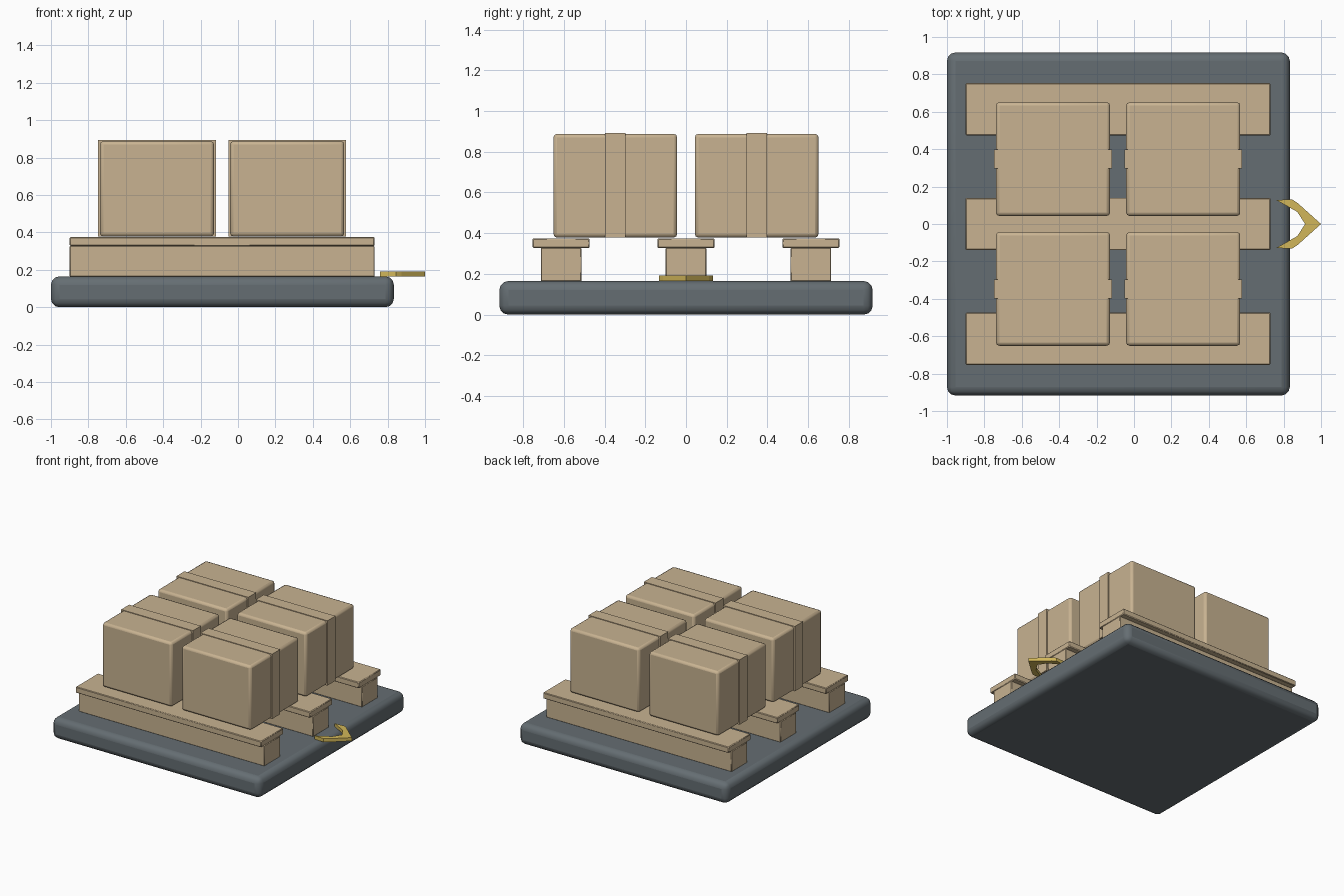
import bpy, bmesh

if "Cube" in bpy.data.objects:
    bpy.data.objects.remove(bpy.data.objects["Cube"])


def material(name, rgb):
    m = bpy.data.materials.new(name)
    m.diffuse_color = (*rgb, 1)
    m.use_nodes = True
    m.node_tree.nodes["Principled BSDF"].inputs["Base Color"].default_value = m.diffuse_color
    return m


SLATE = material("slate grey", (0.13, 0.155, 0.17))
TAN = material("cardboard tan", (0.58, 0.45, 0.285))
YELLOW = material("marker yellow", (0.64, 0.47, 0.10))


def finish(name, bm, mat, bevel=0, segments=2):
    bmesh.ops.recalc_face_normals(bm, faces=bm.faces)
    me = bpy.data.meshes.new(name)
    bm.to_mesh(me)
    bm.free()
    me.materials.append(mat)
    ob = bpy.data.objects.new(name, me)
    bpy.context.collection.objects.link(ob)
    if bevel:
        mod = ob.modifiers.new("edge rounding", 'BEVEL')
        mod.width, mod.segments = bevel, segments
        bpy.ops.object.select_all(action='DESELECT')
        ob.select_set(True)
        bpy.context.view_layer.objects.active = ob
        bpy.ops.object.shade_smooth_by_angle()
    return ob


def box(name, x, y, z, mat, bevel=0, segments=2):
    """Box from (min, max) ranges on each axis."""
    bm = bmesh.new()
    bmesh.ops.create_cube(bm, size=1)
    for v in bm.verts:
        v.co = [r[0] if c < 0 else r[1] for c, r in zip(v.co, (x, y, z))]
    return finish(name, bm, mat, bevel, segments)


# Base slab
box("base_slab", (-1, 0.833), (-0.917, 0.917), (0, 0.165), SLATE, 0.045, 3)

# Three runners, each a stringer with a wider board on top
for i, y in enumerate((-0.613, 0, 0.613)):
    box(f"stringer_{i}", (-0.9, 0.73), (y - 0.1, y + 0.1), (0.163, 0.328), TAN, 0.004, 1)
    box(f"top_board_{i}", (-0.9, 0.73), (y - 0.14, y + 0.14), (0.327, 0.375), TAN, 0.005, 1)

# Four cartons, each wrapped by a strap
for i, x in enumerate((-0.433, 0.263)):
    for j, y in enumerate((-0.347, 0.347)):
        box(f"carton_{i}{j}", (x - 0.305, x + 0.305), (y - 0.304, y + 0.304),
            (0.378, 0.888), TAN, 0.018, 2)
        box(f"strap_{i}{j}", (x - 0.315, x + 0.315), (y - 0.05, y + 0.05),
            (0.378, 0.893), TAN)

# Direction arrow lying on the slab edge
half = [(0.76, 0.128), (0.845, 0.132), (0.875, 0.112), (1.0, 0)]
inner = [(0.915, 0), (0.873, 0.065)]
outline = half + [(x, -y) for x, y in half[-2::-1]] + [(0.873, -0.065)] + inner
bm = bmesh.new()
face = bm.faces.new([bm.verts.new((x, y, 0.165)) for x, y in outline])
ext = bmesh.ops.extrude_face_region(bm, geom=[face])
for v in ext["geom"]:
    if isinstance(v, bmesh.types.BMVert):
        v.co.z = 0.192
finish("direction_arrow", bm, YELLOW)
